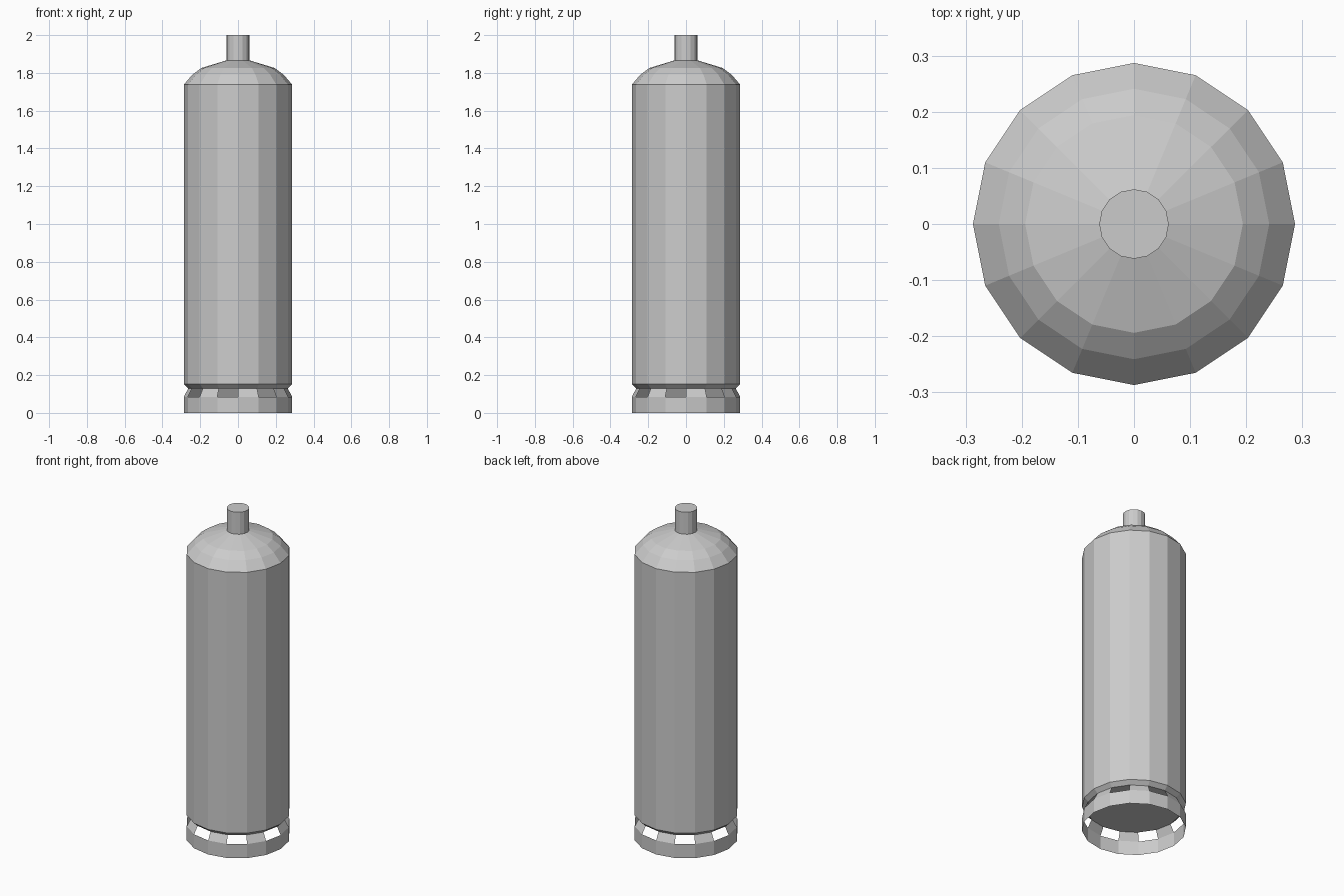
import bpy, bmesh, math

if "Cube" in bpy.data.objects:
    bpy.data.objects.remove(bpy.data.objects["Cube"])

SIDES = 16


def lathe(name, profile, cap_bottom=False, cap_top=False, keep=lambda band, side: True):
    """Revolve (radius, z) points into a faceted shell; keep() decides which panels exist."""
    bm = bmesh.new()
    rings = []
    for r, z in profile:
        rings.append([bm.verts.new((r * math.cos(k * math.tau / SIDES),
                                    r * math.sin(k * math.tau / SIDES), z))
                      for k in range(SIDES)])
    for band, (low, high) in enumerate(zip(rings, rings[1:])):
        for k in range(SIDES):
            if keep(band, k):
                n = (k + 1) % SIDES
                bm.faces.new((low[k], low[n], high[n], high[k]))
    if cap_bottom:
        bm.faces.new(rings[0][::-1])
    if cap_top:
        bm.faces.new(rings[-1])
    # Drop points left unused by skipped panels
    bmesh.ops.delete(bm, geom=[v for v in bm.verts if not v.link_faces], context='VERTS')
    mesh = bpy.data.meshes.new(name)
    bm.to_mesh(mesh)
    bm.free()
    obj = bpy.data.objects.new(name, mesh)
    bpy.context.collection.objects.link(obj)
    return obj


# Tank: chamfered flat bottom, straight wall, stepped dome
lathe("tank_body", [(0.263, 0.13), (0.287, 0.152), (0.287, 1.738), (0.241, 1.791),
                    (0.194, 1.826), (0.062, 1.866)], cap_bottom=True)

# Valve neck on top of the dome
lathe("valve_neck", [(0.062, 1.866), (0.062, 2.0)], cap_top=True)

# Foot ring: open band with tabs on every other side leaning in to the tank
lathe("foot_ring", [(0.287, 0.0), (0.287, 0.085), (0.263, 0.13)],
      keep=lambda band, side: band == 0 or side % 2 == 0)
